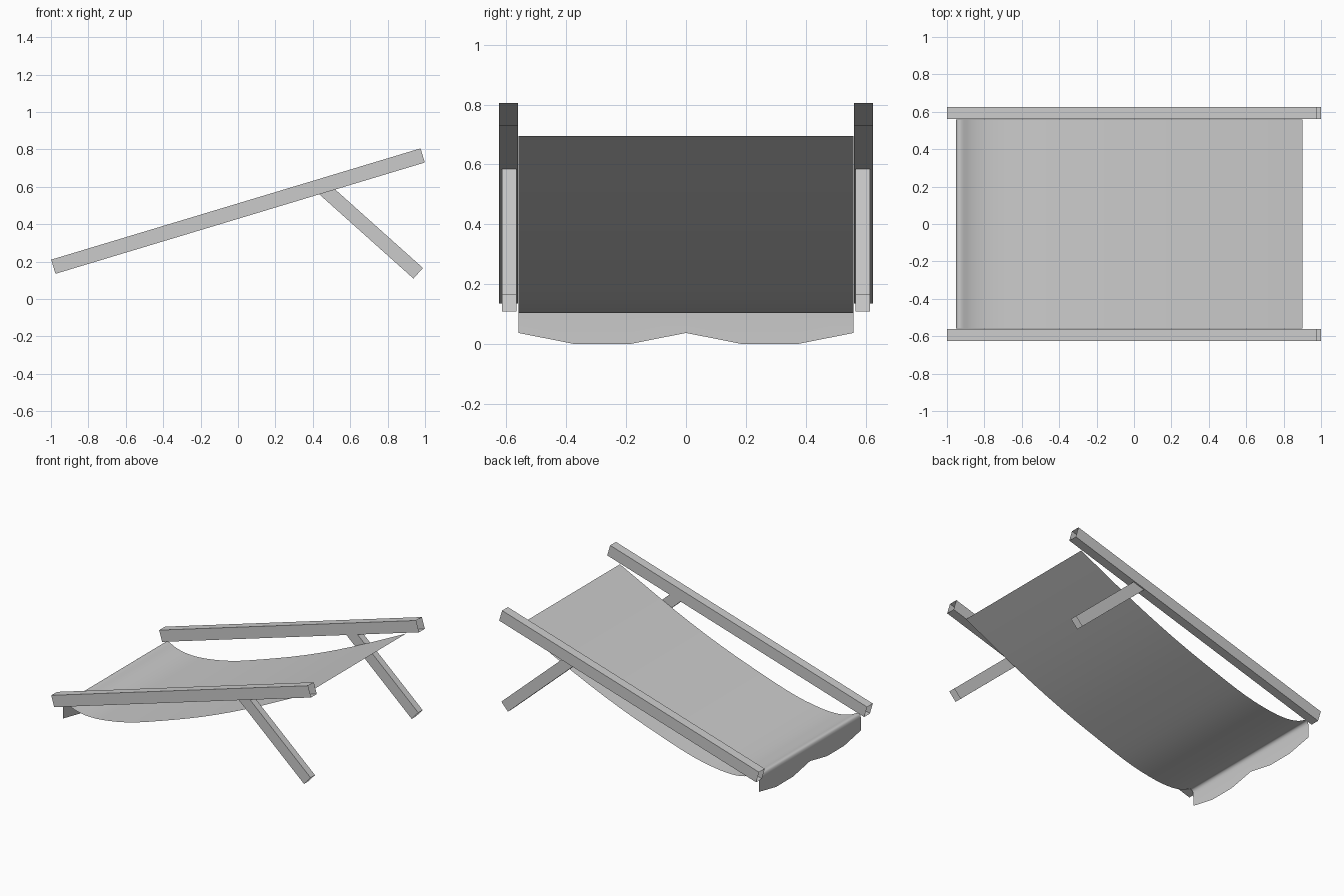
import bpy, bmesh
from mathutils import Vector, Matrix

if "Cube" in bpy.data.objects:
    bpy.data.objects.remove(bpy.data.objects["Cube"], do_unlink=True)

# One plain grey for everything
grey = bpy.data.materials.new("plain grey")
grey.use_nodes = True
colour = (0.6, 0.6, 0.6, 1)
grey.diffuse_color = colour
grey.node_tree.nodes["Principled BSDF"].inputs["Base Color"].default_value = colour


def finish(bm, name):
    mesh = bpy.data.meshes.new(name)
    bm.to_mesh(mesh)
    bm.free()
    mesh.materials.append(grey)
    obj = bpy.data.objects.new(name, mesh)
    bpy.context.collection.objects.link(obj)
    return obj


def open_bar(name, start, end, height, y, width):
    """Square bar with open ends, running from start to end in the xz plane."""
    a, b = Vector((start[0], y, start[1])), Vector((end[0], y, end[1]))
    along = (b - a).normalized()
    across = Vector((0, 1, 0))
    frame = Matrix((along, across, along.cross(across))).transposed().to_4x4()
    bm = bmesh.new()
    bmesh.ops.create_cube(bm, size=1)
    caps = [f for f in bm.faces if abs(f.normal.x) > 0.9]
    bmesh.ops.delete(bm, geom=caps, context="FACES_ONLY")
    size = Matrix.Diagonal(((b - a).length, width, height, 1))
    bm.transform(Matrix.Translation((a + b) / 2) @ frame @ size)
    return finish(bm, name)


# Side rails and their propping legs
for side, sign in (("front", -1), ("back", 1)):
    open_bar(side + "_rail", (-0.9875, 0.1725), (0.9875, 0.7675), 0.079, sign * 0.593, 0.063)
    open_bar(side + "_leg", (0.46, 0.588), (0.9635, 0.1375), 0.076, sign * 0.591, 0.048)


def smooth_path(points, steps):
    """Catmull-Rom path through the points."""
    p = [Vector(q) for q in points]
    p = [2 * p[0] - p[1]] + p + [2 * p[-1] - p[-2]]
    path = []
    for a, b, c, d in zip(p, p[1:], p[2:], p[3:]):
        for i in range(steps):
            t = i / steps
            path.append(0.5 * (2 * b + (c - a) * t + (2 * a - 5 * b + 4 * c - d) * t ** 2
                               + (3 * b - a - 3 * c + d) * t ** 3))
    return path + [p[-2]]


# Sagging cloth sling, folded over at the low end into a scalloped flap
sag = [(0.9, 0.695), (0.48, 0.49), (0.13, 0.34), (-0.2, 0.222), (-0.45, 0.144),
       (-0.65, 0.108), (-0.78, 0.105), (-0.87, 0.124), (-0.925, 0.15),
       (-0.948, 0.14), (-0.953, 0.1)]
path = smooth_path(sag, 3)
columns = 6
half = 0.56
bm = bmesh.new()
rows = []
for j in range(columns + 1):
    y = -half + 2 * half * j / columns
    hem = 0.037 if j % 3 == 0 else 0.0
    row = [bm.verts.new((q.x, y, q.y)) for q in path]
    row.append(bm.verts.new((-0.953, y, hem)))
    rows.append(row)
for r, s in zip(rows, rows[1:]):
    for i in range(len(r) - 1):
        face = bm.faces.new((r[i], s[i], s[i + 1], r[i + 1]))
        face.smooth = True
finish(bm, "cloth_sling")
